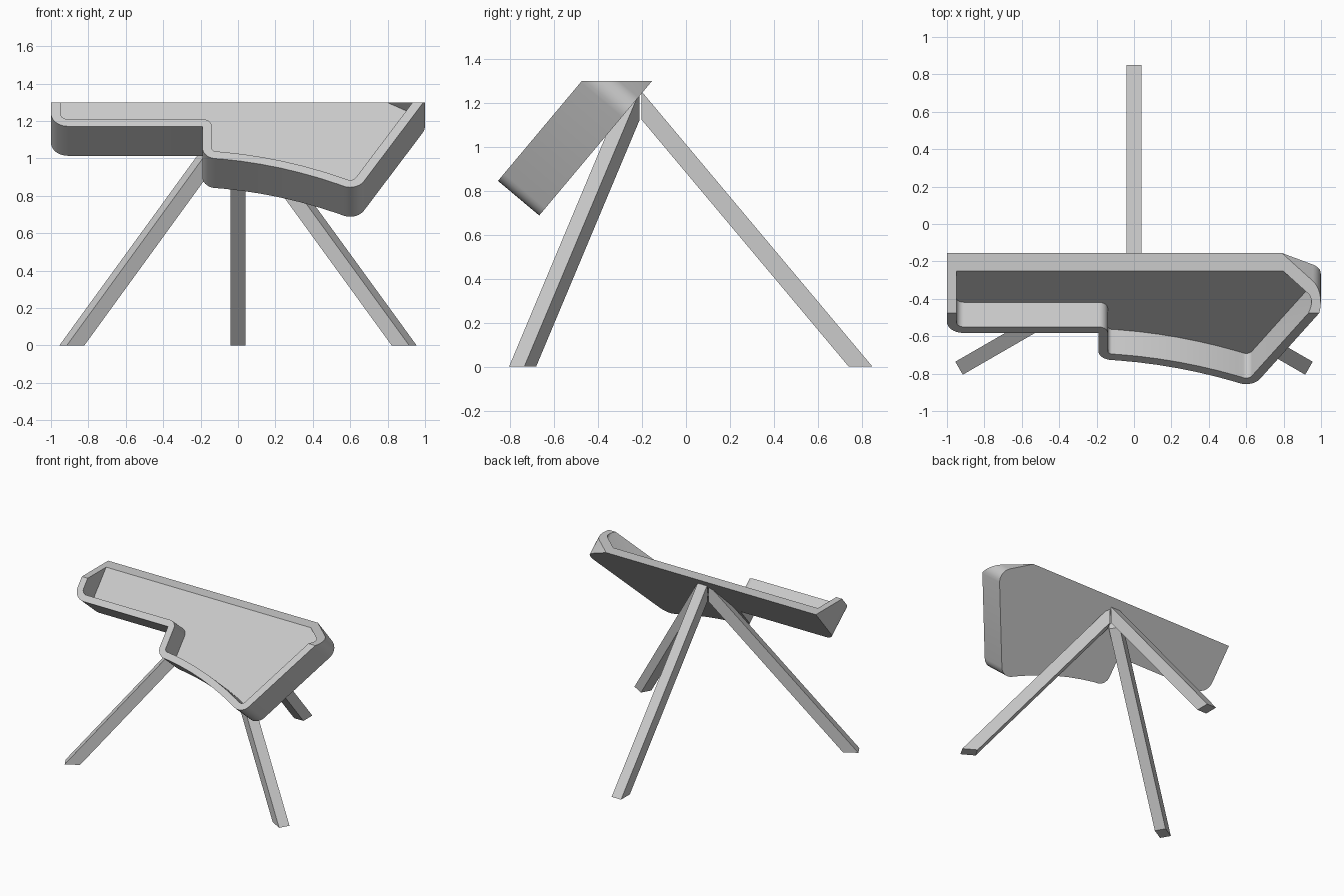
import bpy, bmesh, math
from mathutils import Vector, Matrix

cube = bpy.data.objects.get("Cube")
if cube:
    bpy.data.objects.remove(cube)

# Single flat grey
GREY = (0.6, 0.6, 0.6, 1)
grey = bpy.data.materials.new("plain grey")
grey.use_nodes = True
grey.diffuse_color = GREY
grey.node_tree.nodes["Principled BSDF"].inputs["Base Color"].default_value = GREY

TILT = math.radians(50)   # slope of the tray
DEPTH, FLOOR = 0.245, 0.073
WALL = 0.05
TOP = 1.3


def make_object(name, bm):
    bmesh.ops.recalc_face_normals(bm, faces=bm.faces)
    for f in bm.faces:
        f.smooth = True
    mesh = bpy.data.meshes.new(name)
    bm.to_mesh(mesh)
    bm.free()
    mesh.set_sharp_from_angle(angle=math.radians(30))
    mesh.materials.append(grey)
    obj = bpy.data.objects.new(name, mesh)
    bpy.context.collection.objects.link(obj)


def left_normal(a, b):
    d = (b - a).normalized()
    return Vector((-d.y, d.x))


def offset(pts, dist):
    """Shift an open chain to its left with mitred corners."""
    out = []
    for i, p in enumerate(pts):
        n1 = left_normal(pts[max(i - 1, 0)], pts[max(i, 1)])
        j = min(i, len(pts) - 2)
        n2 = left_normal(pts[j], pts[j + 1])
        out.append(p + (n1 + n2) * dist / (1 + n1.dot(n2)))
    return out


def fillet(pts, radii, rounded, steps=7):
    """Round the flagged corners, always giving the same point count."""
    out = []
    for i, p in enumerate(pts):
        if not rounded[i]:
            out.append(p)
            continue
        a = (pts[i - 1] - p).normalized()
        b = (pts[i + 1] - p).normalized()
        half = a.angle(b) / 2
        r = radii[i]
        bisector = (a + b).normalized()
        centre = p + bisector * r / math.sin(half)
        # Sweep the arc from one tangent point to the other
        start = (a * math.cos(half) - bisector).normalized()
        end = (b * math.cos(half) - bisector).normalized()
        sweep = math.atan2(start.x * end.y - start.y * end.x, start.dot(end))
        for k in range(steps + 1):
            turn = Matrix.Rotation(sweep * k / steps, 2)
            out.append(centre + (turn @ start) * r)
    return out


# Tray outline: x, distance up the slope, outer radius, inner radius
p0, p1, p2 = Vector((-0.19, -0.592)), Vector((0.23, -0.62)), Vector((0.634, -0.824))
outline = [(-1, 0.3, 0, 0), (-1, -0.373, 0.09, 0.04),
           (-0.19, -0.373, 0, WALL), (*p0, 0.075, 0.025)]
for k in range(1, 8):
    t = k / 8
    outline.append((*(p0 * (1 - t) ** 2 + p1 * 2 * t * (1 - t) + p2 * t * t), 0, 0))
outline += [(*p2, 0.085, 0.035), (1.03, -0.139, 0.085, 0.035), (0.273, 0.3, 0, 0)]

corners = [Vector(c[:2]) for c in outline]
rounded = [c[2] + c[3] > 0 for c in outline]
outer = fillet(corners, [c[2] for c in outline], rounded)
inner = fillet(offset(corners, WALL), [c[3] for c in outline], rounded)

# Tray shell, cut level along the top
up = Vector((0, math.cos(TILT), math.sin(TILT)))
out_dir = Vector((0, -math.sin(TILT), math.cos(TILT)))
origin = Vector((0, -0.155, TOP))
bm = bmesh.new()
rows = []
for chain, d in ((outer, 0), (outer, DEPTH), (inner, DEPTH), (inner, FLOOR)):
    rows.append([bm.verts.new(origin + Vector((p.x, 0, 0)) + up * p.y + out_dir * d)
                 for p in chain])
for ra, rb in zip(rows, rows[1:]):
    for i in range(len(ra) - 1):
        bm.faces.new((ra[i], ra[i + 1], rb[i + 1], rb[i]))
bm.faces.new(rows[0])
bm.faces.new(rows[3])
bmesh.ops.remove_doubles(bm, verts=bm.verts, dist=0.0002)
bmesh.ops.bisect_plane(bm, geom=bm.verts[:] + bm.edges[:] + bm.faces[:],
                       plane_co=(0, 0, TOP), plane_no=(0, 0, 1), clear_outer=True)
bmesh.ops.edgeloop_fill(bm, edges=[e for e in bm.edges if e.is_boundary])
make_object("tray", bm)

# Tripod legs: one slanted bar turned around a common centre
HALF, SLOPE, HUB = 0.04, 1.192, 0.029
FOOT_OUT, FOOT_IN = 1.08, 0.972
profile = [(HUB, SLOPE * (FOOT_IN - HUB)), (FOOT_IN, 0),
           (FOOT_OUT, 0), (HUB, SLOPE * (FOOT_OUT - HUB))]
for name, angle in (("rear_leg", 90), ("front_right_leg", 210), ("front_left_leg", 330)):
    bm = bmesh.new()
    face = bm.faces.new([bm.verts.new((r, -HALF, z)) for r, z in profile])
    cap = bmesh.ops.extrude_face_region(bm, geom=[face], use_keep_orig=True)["geom"]
    bmesh.ops.translate(bm, vec=(0, 2 * HALF, 0),
                        verts=[v for v in cap if isinstance(v, bmesh.types.BMVert)])
    bm.transform(Matrix.Translation((0, -0.231, 0))
                 @ Matrix.Rotation(math.radians(angle), 4, "Z"))
    make_object(name, bm)
